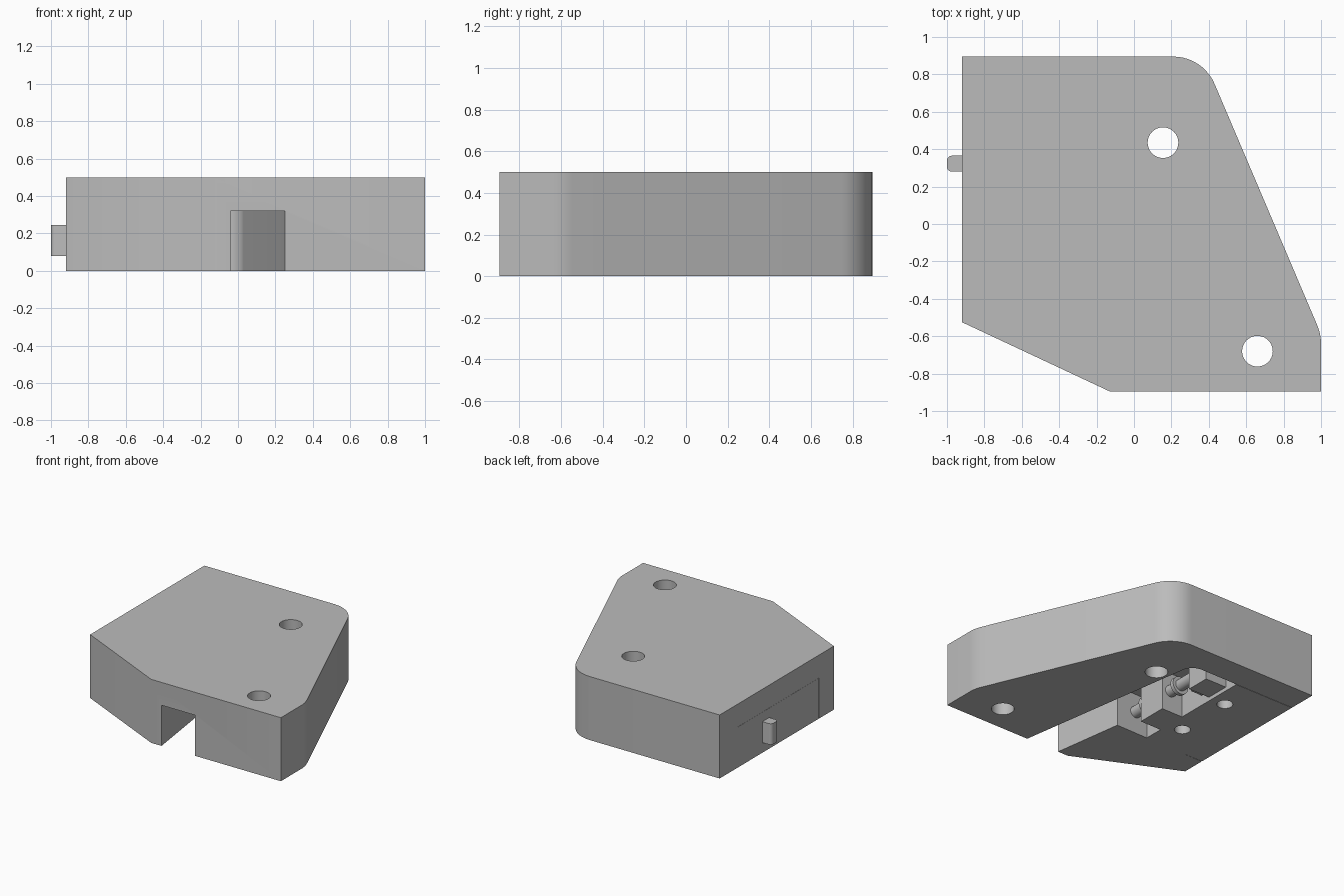
import bpy, bmesh, math
from mathutils import Matrix

cube = bpy.data.objects.get("Cube")
if cube:
    bpy.data.objects.remove(cube, do_unlink=True)

grey = bpy.data.materials.new("plain grey")
grey.use_nodes = True
grey.diffuse_color = (0.5, 0.5, 0.5, 1)
grey.node_tree.nodes["Principled BSDF"].inputs["Base Color"].default_value = (0.5, 0.5, 0.5, 1)


def link(name, bm):
    bmesh.ops.recalc_face_normals(bm, faces=bm.faces)
    mesh = bpy.data.meshes.new(name)
    bm.to_mesh(mesh)
    bm.free()
    mesh.materials.append(grey)
    obj = bpy.data.objects.new(name, mesh)
    bpy.context.scene.collection.objects.link(obj)
    return obj


def prism(name, points, z0, z1):
    """Extrude a flat outline from z0 up to z1."""
    bm = bmesh.new()
    face = bm.faces.new([bm.verts.new((x, y, z0)) for x, y in points])
    top = bmesh.ops.extrude_face_region(bm, geom=[face])["geom"]
    verts = [v for v in top if isinstance(v, bmesh.types.BMVert)]
    bmesh.ops.translate(bm, verts=verts, vec=(0, 0, z1 - z0))
    return link(name, bm)


def box(name, x0, x1, y0, y1, z0, z1):
    return prism(name, [(x0, y0), (x1, y0), (x1, y1), (x0, y1)], z0, z1)


def cylinder(name, centre, radius, depth, along_y=False):
    bm = bmesh.new()
    turn = Matrix.Rotation(math.pi / 2 if along_y else 0, 4, "X")
    bmesh.ops.create_cone(bm, cap_ends=True, segments=40, radius1=radius, radius2=radius,
                          depth=depth, matrix=Matrix.Translation(centre) @ turn)
    return link(name, bm)


def arc(cx, cy, radius, start, end, steps=10):
    angles = [math.radians(start + (end - start) * i / steps) for i in range(steps + 1)]
    return [(cx + radius * math.cos(a), cy + radius * math.sin(a)) for a in angles]


def cut(obj, cutters):
    """Subtract the cutters, bake the result and remove them."""
    for cutter in cutters:
        mod = obj.modifiers.new("cut", "BOOLEAN")
        mod.operation = "DIFFERENCE"
        mod.solver = "EXACT"
        mod.object = cutter
        cutter.hide_render = True
    bpy.context.view_layer.update()
    baked = bpy.data.meshes.new_from_object(obj.evaluated_get(bpy.context.evaluated_depsgraph_get()))
    obj.modifiers.clear()
    obj.data = baked
    for cutter in cutters:
        bpy.data.objects.remove(cutter, do_unlink=True)


# Housing with rounded slanted side
outline = [(-0.92, 0.895)]
outline += arc(0.21, 0.655, 0.24, 90, 22.8)
outline += arc(0.75, -0.64, 0.25, 22.8, 0, 6)
outline += [(1, -0.895), (-0.13, -0.895), (-0.92, -0.525)]
housing = prism("housing", outline, 0, 0.5)

# Underside cavity, slanted front channel and mounting holes
cavity = [(-0.95, -0.34), (-0.12, -0.33), (-0.03, -0.96), (0.26, -0.96)]
cavity += arc(-0.07, 0.57, 0.1, 8, 90, 8) + [(-0.95, 0.67)]
cut(housing, [prism("cavity_cutter", cavity, -0.1, 0.32),
              cylinder("front_hole_cutter", (0.66, -0.68, 0.25), 0.082, 1),
              cylinder("back_hole_cutter", (0.155, 0.435, 0.25), 0.082, 1)])

# Cover plate filling the left part of the cavity
cover = box("cover_plate", -0.92, -0.4, -0.337, 0.667, 0, 0.319)
cut(cover, [cylinder("screw_hole_cutter", (-0.52, y, 0.1), 0.058, 0.4) for y in (-0.08, 0.395)])

# Guide blocks and the pin that joins them
guide_front = box("guide_block_front", -0.4, -0.215, -0.18, 0.06, 0, 0.319)
guide_back = box("guide_block_back", -0.4, -0.215, 0.36, 0.55, 0.03, 0.319)
pin = cylinder("guide_pin", (-0.29, 0.02, 0.17), 0.045, 0.7, True)
collars = [cylinder("pin_collar", (-0.29, y, 0.17), 0.07, 0.03, True) for y in (-0.195, 0.16)]

# Slider tab poking out of the left side
tab_shape = arc(-0.975, 0.34, 0.025, 90, 180, 5) + arc(-0.975, 0.305, 0.025, 180, 270, 5)
tab = prism("slider_tab", tab_shape + [(-0.3, 0.28), (-0.3, 0.365)], 0.08, 0.245)

# Smooth curved walls, crisp edges
for obj in [housing, cover, guide_front, guide_back, pin, tab] + collars:
    obj.data.shade_smooth()
    obj.data.set_sharp_from_angle(angle=math.radians(30))
